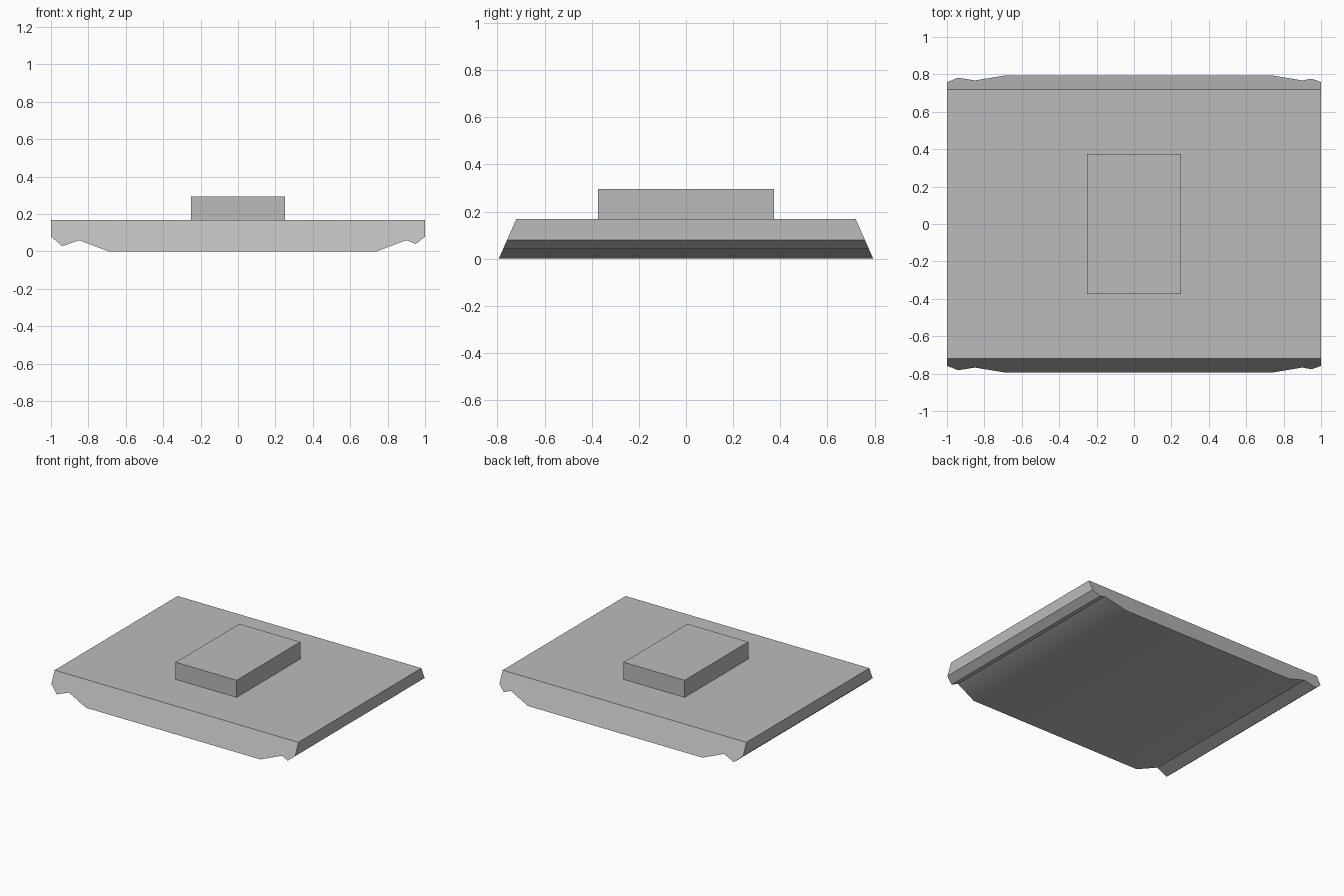
import bpy
import bmesh
from math import radians

cube = bpy.data.objects.get("Cube")
if cube:
    bpy.data.objects.remove(cube, do_unlink=True)

TOP, CAP_TOP = 0.168, 0.295
HALF_TOP, HALF_BOTTOM = 0.72, 0.794

grey = bpy.data.materials.new("plain grey")
grey.use_nodes = True
grey.diffuse_color = (0.5, 0.5, 0.5, 1)
grey.node_tree.nodes["Principled BSDF"].inputs["Base Color"].default_value = grey.diffuse_color


def half_depth(z):
    """Depth of the sloping front and back at a given height."""
    return HALF_BOTTOM + (HALF_TOP - HALF_BOTTOM) * z / TOP


def extrude_profile(name, profile, depth):
    """Span an x-z outline between the front and back faces."""
    bm = bmesh.new()
    front = [bm.verts.new((x, -depth(z), z)) for x, z in profile]
    back = [bm.verts.new((x, depth(z), z)) for x, z in profile]
    bm.faces.new(front)
    bm.faces.new(back[::-1])
    for i in range(len(profile)):
        j = (i + 1) % len(profile)
        bm.faces.new((front[i], front[j], back[j], back[i]))
    bmesh.ops.recalc_face_normals(bm, faces=bm.faces)
    mesh = bpy.data.meshes.new(name)
    bm.to_mesh(mesh)
    bm.free()
    mesh.materials.append(grey)
    obj = bpy.data.objects.new(name, mesh)
    bpy.context.collection.objects.link(obj)
    return obj


# Wide slab with a notched underside and sloping front and back
slab = extrude_profile("base_slab", [
    (-1, TOP), (-1, 0.08), (-0.94, 0.028), (-0.85, 0.06), (-0.69, 0),
    (0.74, 0), (0.90, 0.06), (0.95, 0.04), (1, 0.08), (1, TOP)], half_depth)
bpy.ops.object.select_all(action="DESELECT")
slab.select_set(True)
bpy.context.view_layer.objects.active = slab
bpy.ops.object.shade_smooth_by_angle(angle=radians(30))

# Raised block in the middle of the top
extrude_profile("top_block", [
    (-0.25, CAP_TOP), (-0.25, TOP), (0.25, TOP), (0.25, CAP_TOP)],
    lambda z: 0.373)
